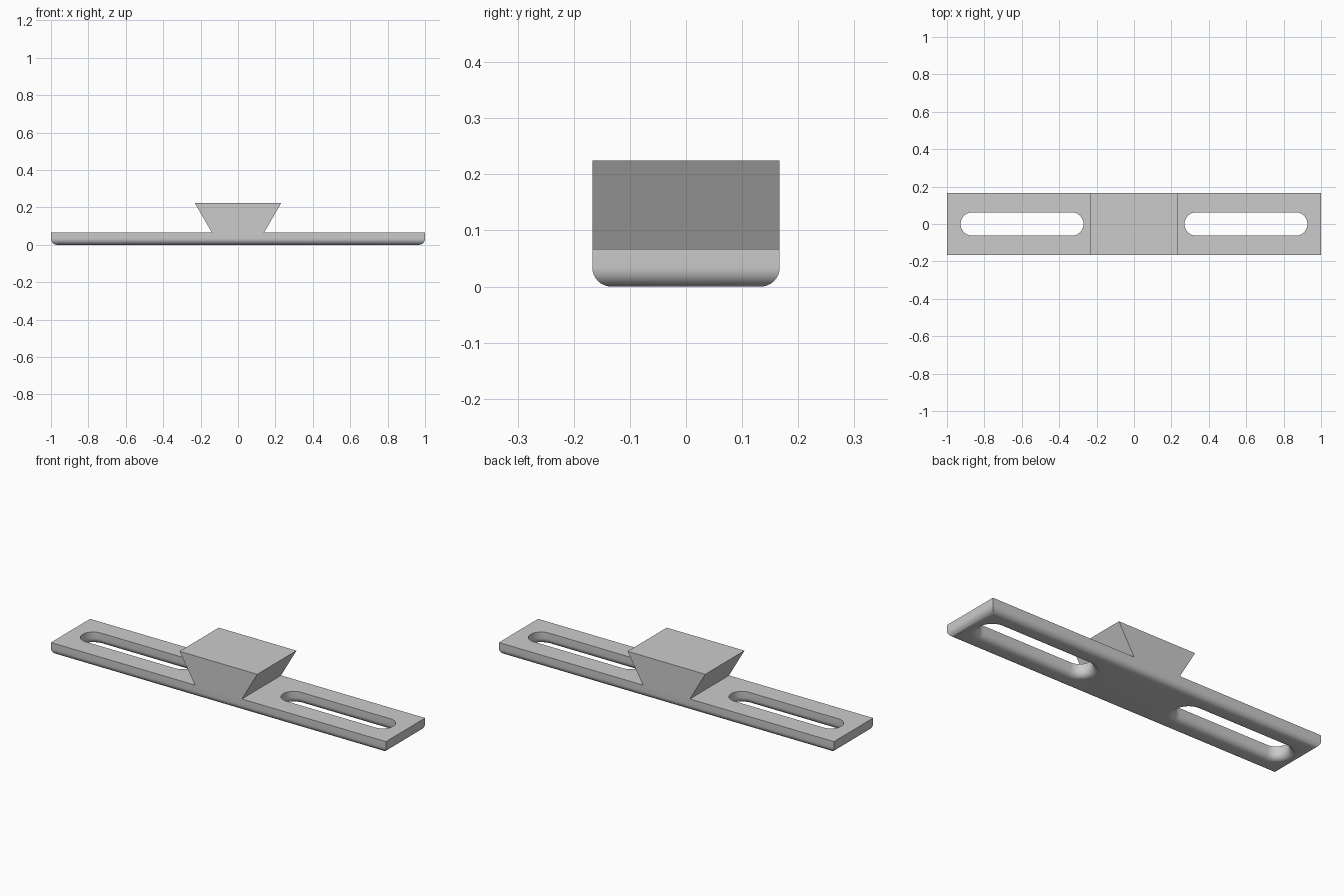
import bpy, bmesh, math

if "Cube" in bpy.data.objects:
    bpy.data.objects.remove(bpy.data.objects["Cube"])

HALF_Y, THICK, R = 0.167, 0.067, 0.034      # plate half depth, thickness, bottom fillet
NECK, CROWN, TOP = 0.14, 0.232, 0.225       # dovetail half widths and height
SLOT_IN, SLOT_OUT, SLOT_R = 0.27, 0.927, 0.0625

grey = bpy.data.materials.new("plain grey")
grey.diffuse_color = (0.6, 0.6, 0.6, 1)
grey.use_nodes = True
grey.node_tree.nodes["Principled BSDF"].inputs["Base Color"].default_value = grey.diffuse_color

bm = bmesh.new()

# Side profile as (inset, z): rounded bottom edge, then straight wall
STEPS = 8
profile = [(R * (1 - math.sin(a)), R * (1 - math.cos(a)))
           for a in (i * math.pi / 2 / STEPS for i in range(STEPS + 1))]
profile.append((0, THICK))


def outline(inset):
    """Plate outline, with extra points where the dovetail neck meets it."""
    x, y = 1 - inset, HALF_Y - inset
    front = [(-x, -y), (-NECK, -y), (NECK, -y), (x, -y)]
    return front + [(-px, -py) for px, py in front]


def slot(side, inset):
    """Rounded slot outline, flared outward by the inset."""
    r, n = SLOT_R + inset, 20
    a, b = side * (SLOT_IN + SLOT_R), side * (SLOT_OUT - SLOT_R)
    pts = []
    for cx, start in ((max(a, b), -90), (min(a, b), 90)):
        for i in range(n + 1):
            t = math.radians(start + 180 * i / n)
            pts.append((cx + r * math.cos(t), r * math.sin(t)))
    return pts


def loft(shape):
    """Sweep a closed outline up the profile; return bottom and top loops."""
    loops = [[bm.verts.new((x, y, z)) for x, y in shape(d)] for d, z in profile]
    for lo, hi in zip(loops, loops[1:]):
        for i in range(len(lo)):
            j = (i + 1) % len(lo)
            bm.faces.new((lo[i], lo[j], hi[j], hi[i]))
    return loops[0], loops[-1]


def fill(*loops):
    """Fill a flat region bounded by an outer loop and holes."""
    edges = []
    for vs in loops:
        for a, b in zip(vs, vs[1:] + vs[:1]):
            edges.append(bm.edges.get((a, b)) or bm.edges.new((a, b)))
    bmesh.ops.triangle_fill(bm, edges=edges, use_beauty=True)


# Plate walls and slot walls
rim_low, rim = loft(outline)
left_low, left = loft(lambda d: slot(-1, d))
right_low, right = loft(lambda d: slot(1, d))

# Underside and the two top wings
fill(rim_low, left_low, right_low)
fill([rim[0], rim[1], rim[6], rim[7]], left)
fill([rim[2], rim[3], rim[4], rim[5]], right)

# Dovetail block growing from the neck
neck = [rim[1], rim[2], rim[5], rim[6]]
crown = [bm.verts.new((math.copysign(CROWN, v.co.x), v.co.y, TOP)) for v in neck]
for i in range(4):
    j = (i + 1) % 4
    bm.faces.new((neck[i], neck[j], crown[j], crown[i]))
bm.faces.new(crown)

bmesh.ops.recalc_face_normals(bm, faces=bm.faces)
mesh = bpy.data.meshes.new("dovetail_mounting_plate")
bm.to_mesh(mesh)
bm.free()
mesh.materials.append(grey)

plate = bpy.data.objects.new("dovetail_mounting_plate", mesh)
bpy.context.collection.objects.link(plate)
bpy.context.view_layer.objects.active = plate
plate.select_set(True)
bpy.ops.object.shade_smooth_by_angle(angle=math.radians(30))
